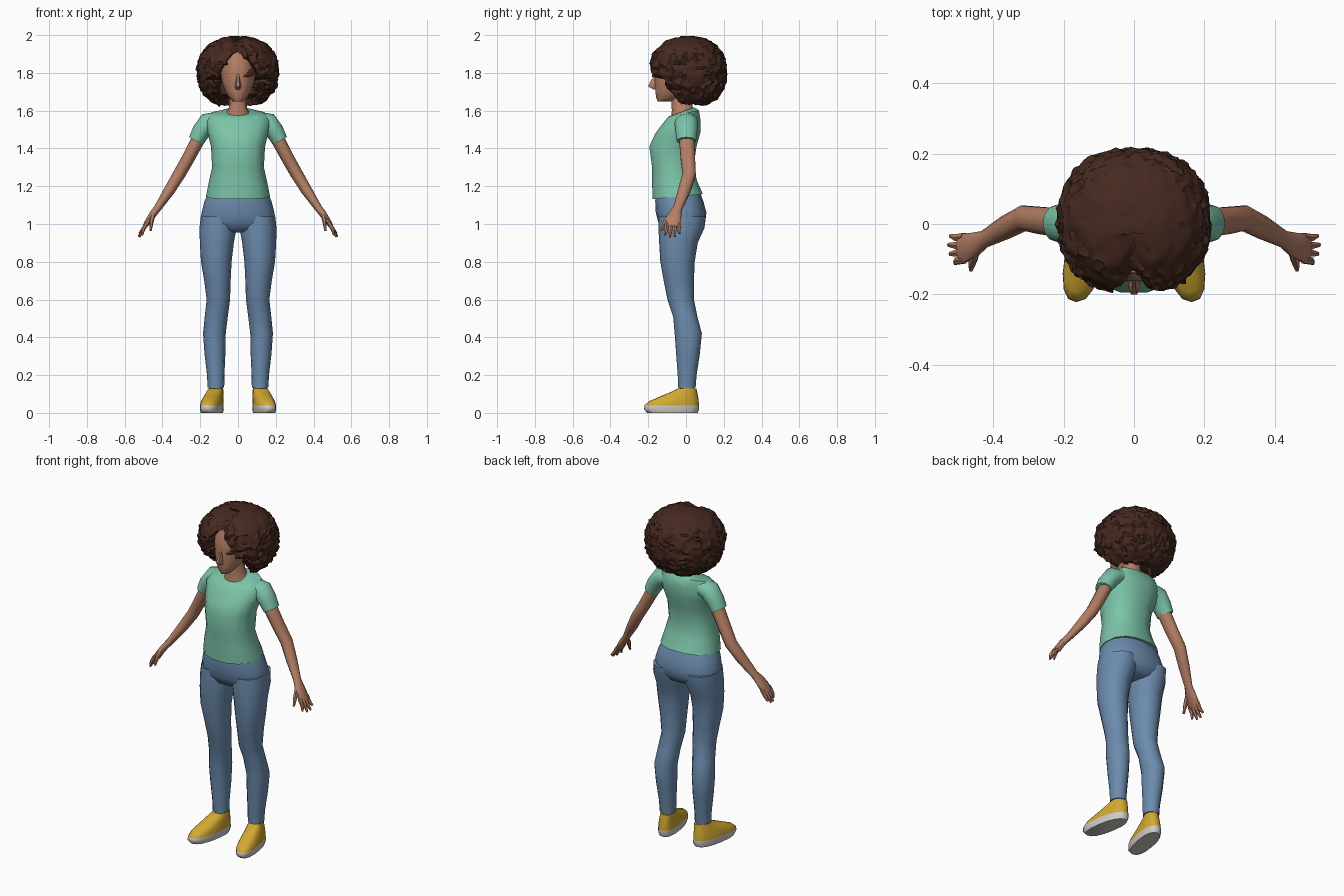
import bpy, bmesh, math, random
from mathutils import Vector, noise

random.seed(4)


def material(name, rgb):
    m = bpy.data.materials.new(name)
    m.diffuse_color = (*rgb, 1)
    return m


SKIN = material("skin", (0.46, 0.21, 0.13))
SHIRT = material("green_cotton", (0.20, 0.55, 0.39))
DENIM = material("blue_denim", (0.15, 0.26, 0.42))
HAIR = material("dark_brown_hair", (0.06, 0.022, 0.014))
YELLOW = material("yellow_canvas", (0.65, 0.40, 0.03))
SOLE = material("pale_rubber", (0.62, 0.60, 0.56))


def finish(bm, name, mats, mirror=False, angle=50):
    bmesh.ops.recalc_face_normals(bm, faces=bm.faces)
    me = bpy.data.meshes.new(name)
    bm.to_mesh(me)
    bm.free()
    ob = bpy.data.objects.new(name, me)
    bpy.context.collection.objects.link(ob)
    for m in mats:
        me.materials.append(m)
    bpy.ops.object.select_all(action='DESELECT')
    ob.select_set(True)
    bpy.context.view_layer.objects.active = ob
    bpy.ops.object.shade_smooth_by_angle(angle=math.radians(angle))
    if mirror:
        ob.modifiers.new("mirror", 'MIRROR').use_mirror_merge = False
    return ob


def skin_rings(rings):
    """Bridge a list of point rings and cap both ends."""
    bm = bmesh.new()
    vs = [[bm.verts.new(p) for p in r] for r in rings]
    n = len(vs[0])
    for a, b in zip(vs, vs[1:]):
        for i in range(n):
            bm.faces.new((a[i], a[(i + 1) % n], b[(i + 1) % n], b[i]))
    bm.faces.new(vs[0])
    bm.faces.new(vs[-1])
    return bm


def oval(n, power):
    for i in range(n):
        t = 2 * math.pi * i / n
        c, s = math.cos(t), math.sin(t)
        yield (math.copysign(abs(c) ** (2 / power), c),
               math.copysign(abs(s) ** (2 / power), s))


def stack(rows, n=14, power=2.3, shear=0):
    """Level rings: centre x, half width, front y, back y, z, tilt."""
    rings = []
    for x, w, y0, y1, z, tilt in rows:
        cy, ry = (y0 + y1) / 2, (y1 - y0) / 2
        rings.append([(x + w * a - shear * (cy + ry * b), cy + ry * b, z + tilt * ry * b)
                      for a, b in oval(n, power)])
    return skin_rings(rings)


def tube(rows, n=10):
    """Rings square to a path: x, y, z, thickness, breadth along y."""
    pts = [Vector(r[:3]) for r in rows]
    rings = []
    for i, r in enumerate(rows):
        t = (pts[min(i + 1, len(pts) - 1)] - pts[max(i - 1, 0)]).normalized()
        b = Vector((0, 1, 0))
        b = (b - t * b.dot(t)).normalized()
        a = b.cross(t)
        rings.append([pts[i] + a * r[3] * c + b * r[4] * s for c, s in oval(n, 2)])
    return skin_rings(rings)


# Shirt body and sleeves
finish(stack([
    (0, .170, -.180, .092, 1.145, .10), (0, .155, -.182, .062, 1.22, .05),
    (0, .137, -.182, .042, 1.30, 0), (0, .143, -.197, .058, 1.41, 0),
    (0, .160, -.165, .078, 1.48, 0), (0, .178, -.115, .080, 1.545, 0),
    (0, .150, -.095, .070, 1.585, .2), (0, .078, -.085, .045, 1.595, .35)]),
    "shirt_body", [SHIRT])
finish(tube([(.10, .005, 1.55, .045, .055), (.16, .002, 1.535, .055, .063),
             (.195, .002, 1.49, .049, .058), (.222, .002, 1.44, .042, .052)], 12),
       "sleeve", [SHIRT], True)

# Trousers: hips and legs
finish(stack([
    (0, .155, -.160, .075, 1.165, 0), (0, .178, -.163, .092, 1.12, 0),
    (0, .193, -.160, .108, 1.06, 0), (0, .200, -.147, .102, 1.01, 0),
    (0, .180, -.125, .080, .97, 0), (0, .06, -.08, .04, .955, 0)], 16),
    "trouser_hips", [DENIM])
finish(stack([
    (.105, .092, -.145, .105, 1.04, 0), (.106, .098, -.146, .098, .98, 0),
    (.112, .090, -.142, .062, .90, 0), (.115, .081, -.136, .046, .80, 0),
    (.109, .070, -.118, .042, .70, 0), (.104, .062, -.098, .042, .60, 0),
    (.115, .061, -.068, .060, .51, 0), (.125, .060, -.060, .084, .42, 0),
    (.122, .055, -.052, .073, .31, 0), (.118, .046, -.044, .056, .20, 0),
    (.117, .044, -.041, .051, .135, 0)], 12, 2.1),
    "trouser_leg", [DENIM], True)

# Ankles and shoes, with the sole marked by height
finish(stack([(.117, .036, -.035, .045, .08, 0), (.117, .038, -.036, .046, .15, 0)], 10),
       "ankle", [SKIN], True)
shoe = stack([
    (.126, .052, -.205, .062, 0, 0), (.126, .056, -.222, .070, .018, 0),
    (.126, .055, -.220, .070, .040, 0), (.125, .053, -.195, .067, .062, 0),
    (.123, .047, -.135, .064, .088, 0), (.120, .042, -.070, .058, .115, 0),
    (.119, .038, -.045, .055, .130, 0)], 16, 2.4, .17)
for f in shoe.faces:
    f.material_index = 1 if f.calc_center_median().z < .04 else 0
finish(shoe, "shoe", [YELLOW, SOLE], True)

# Arms and hands
finish(tube([(.17, .003, 1.51, .034, .044), (.22, .005, 1.43, .036, .042),
             (.265, .010, 1.345, .034, .040), (.312, .017, 1.262, .033, .037),
             (.365, -.010, 1.175, .029, .034), (.425, -.043, 1.085, .020, .025),
             (.452, -.058, 1.050, .019, .036), (.482, -.068, 1.005, .015, .043),
             (.495, -.072, .985, .011, .040)]), "arm", [SKIN], True)
for i, (drop, out) in enumerate([(.94, .508), (.93, .522), (.933, .527), (.95, .522)]):
    y = -.105 + .022 * i
    finish(tube([(.482, y + .003, 1.005, .012, .012), (.503, y, .97, .011, .0115),
                 (out, y - .006 + .004 * i, drop, .005, .006)], 6),
           "finger_%d" % (i + 1), [SKIN], True)
finish(tube([(.448, -.075, 1.055, .013, .014), (.458, -.108, 1.015, .012, .013),
             (.463, -.130, .965, .006, .007)], 6), "thumb", [SKIN], True)

# Neck, head and nose
finish(stack([(0, .075, -.080, .050, 1.575, .3), (0, .048, -.075, .035, 1.61, .2),
              (0, .045, -.080, .030, 1.70, 0)], 12), "neck", [SKIN])
finish(stack([
    (0, .026, -.150, -.070, 1.648, 0), (0, .046, -.160, -.030, 1.668, 0),
    (0, .068, -.164, .02, 1.70, 0), (0, .085, -.167, .05, 1.75, 0),
    (0, .092, -.166, .07, 1.80, 0), (0, .092, -.165, .07, 1.85, 0),
    (0, .075, -.140, .05, 1.91, 0)], 14, 2), "head", [SKIN])
finish(stack([(0, .012, -.175, -.14, 1.712, 0), (0, .018, -.204, -.14, 1.728, 0),
              (0, .013, -.195, -.14, 1.75, 0), (0, .007, -.166, -.14, 1.795, 0)], 6, 2),
       "nose", [SKIN])

# Curly hair: bumpy rounded ball, parted at the front around the face
bm = bmesh.new()
bmesh.ops.create_icosphere(bm, subdivisions=5, radius=1)
for v in bm.verts:
    d = v.co.normalized()
    p = 2.25
    k = sum(abs(c) ** p for c in d) ** (-1 / p)
    bump = noise.noise(d * 9) * .05 + random.uniform(-.035, .035)
    bump *= 1 - .7 * max(0, d.z) ** 2
    k *= 1 + bump
    x, y, z = d.x * k * .214, .008 + d.y * k * .206, 1.805 + d.z * k * .19
    part = math.exp(-(x / .028) ** 2)
    if d.y < -.2:
        y += .03 * part
        z -= .02 * part * max(0, d.z)
    # face opening and hair swept back below the fringe
    if y < 0 and z < 1.9:
        wide = .098 * min(1, (1.905 - z) / .11) ** .8
        if abs(x) < wide:
            y = max(y, -.03)
    if z < 1.775:
        y = max(y, -.105 + max(0, 1.73 - z) * .9 + random.uniform(-.012, .012))
    # hollow under the nape
    if z < 1.68 and math.hypot(x, y) < .10:
        z += .05
    v.co = (x, y, z)
finish(bm, "curly_hair", [HAIR], angle=40)

# Loose curl beside the face
finish(tube([(.030, -.160, 1.780, .003, .004), (.052, -.150, 1.788, .013, .008),
             (.066, -.138, 1.80, .018, .008), (.085, -.12, 1.82, .01, .01)], 5),
       "loose_curl", [HAIR])
